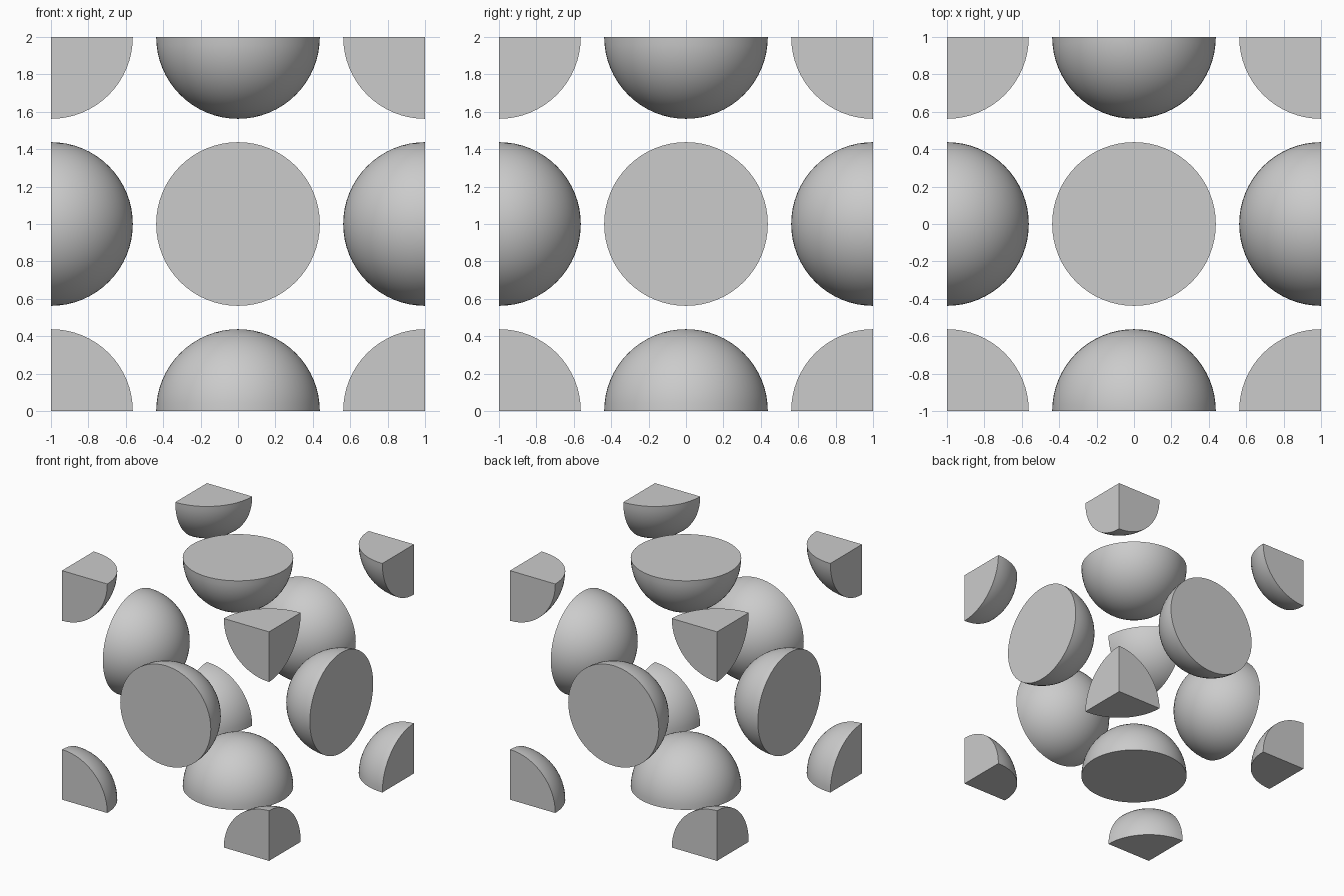
import bpy, bmesh, math
from itertools import product
from mathutils import Vector

if "Cube" in bpy.data.objects:
    bpy.data.objects.remove(bpy.data.objects["Cube"])

RADIUS = 0.4375
CENTRE = Vector((0, 0, 1))


def cut_ball(name, offset):
    """Ball centred on the cube surface, trimmed and capped by the cube faces it touches."""
    bm = bmesh.new()
    bmesh.ops.create_uvsphere(bm, u_segments=64, v_segments=32, radius=RADIUS)
    for axis in range(3):
        if offset[axis] == 0:
            continue
        normal = Vector((0, 0, 0))
        normal[axis] = offset[axis]
        bmesh.ops.bisect_plane(bm, geom=bm.verts[:] + bm.edges[:] + bm.faces[:],
                               dist=1e-5, plane_co=(0, 0, 0), plane_no=normal,
                               clear_outer=True)
        rim = [e for e in bm.edges if e.is_boundary]
        bmesh.ops.holes_fill(bm, edges=rim, sides=0)
    bmesh.ops.recalc_face_normals(bm, faces=bm.faces[:])
    for f in bm.faces:
        f.smooth = True
    mesh = bpy.data.meshes.new(name)
    bm.to_mesh(mesh)
    bm.free()
    mesh.set_sharp_from_angle(angle=math.radians(30))
    obj = bpy.data.objects.new(name, mesh)
    obj.location = CENTRE + Vector(offset)
    bpy.context.collection.objects.link(obj)


# Eight corner pieces: one eighth of a ball each
for x, y, z in product((-1, 1), repeat=3):
    side = "right" if x > 0 else "left"
    depth = "back" if y > 0 else "front"
    level = "top" if z > 0 else "bottom"
    cut_ball(f"corner_eighth_{level}_{depth}_{side}", (x, y, z))

# Six face pieces: half a ball each
faces = {"left": (-1, 0, 0), "right": (1, 0, 0), "front": (0, -1, 0),
         "back": (0, 1, 0), "bottom": (0, 0, -1), "top": (0, 0, 1)}
for label, offset in faces.items():
    cut_ball(f"face_half_{label}", offset)
